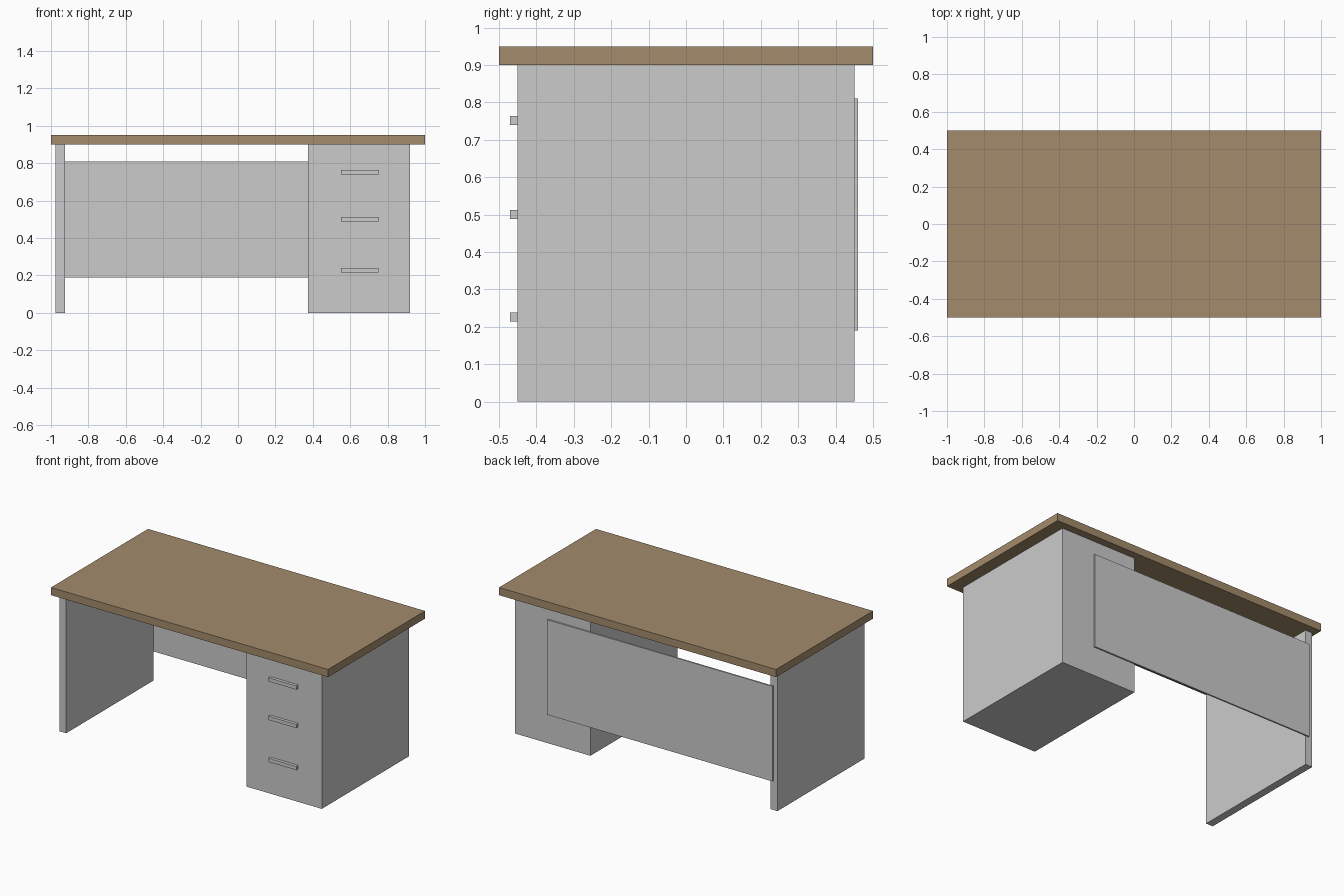
import bpy

if "Cube" in bpy.data.objects:
    bpy.data.objects.remove(bpy.data.objects["Cube"])


def box(name, x, y, z):
    """Box spanning the given (min, max) ranges."""
    spans = (x, y, z)
    bpy.ops.mesh.primitive_cube_add(size=1, location=[(a + b) / 2 for a, b in spans])
    obj = bpy.context.object
    obj.name = name
    obj.scale = [b - a for a, b in spans]
    bpy.ops.object.transform_apply(location=False, rotation=False, scale=True)
    return obj


# Wooden desktop
wood = bpy.data.materials.new("wood")
wood.diffuse_color = (0.37, 0.26, 0.15, 1)
wood.use_nodes = True
wood.node_tree.nodes["Principled BSDF"].inputs["Base Color"].default_value = wood.diffuse_color
desktop = box("desktop", (-1, 1), (-0.5, 0.5), (0.9, 0.95))
desktop.data.materials.append(wood)

# Supports: side panel leg and drawer cabinet
box("side_leg", (-0.975, -0.925), (-0.45, 0.45), (0, 0.9))
box("drawer_cabinet", (0.375, 0.92), (-0.45, 0.45), (0, 0.9))

# Thin privacy panel fixed across the back of both supports
box("back_panel", (-0.945, 0.683), (0.45, 0.46), (0.19, 0.81))

# Drawer handles
for i, z in enumerate((0.215, 0.489, 0.74)):
    box(f"drawer_handle_{i + 1}", (0.55, 0.75), (-0.47, -0.45), (z, z + 0.024))
